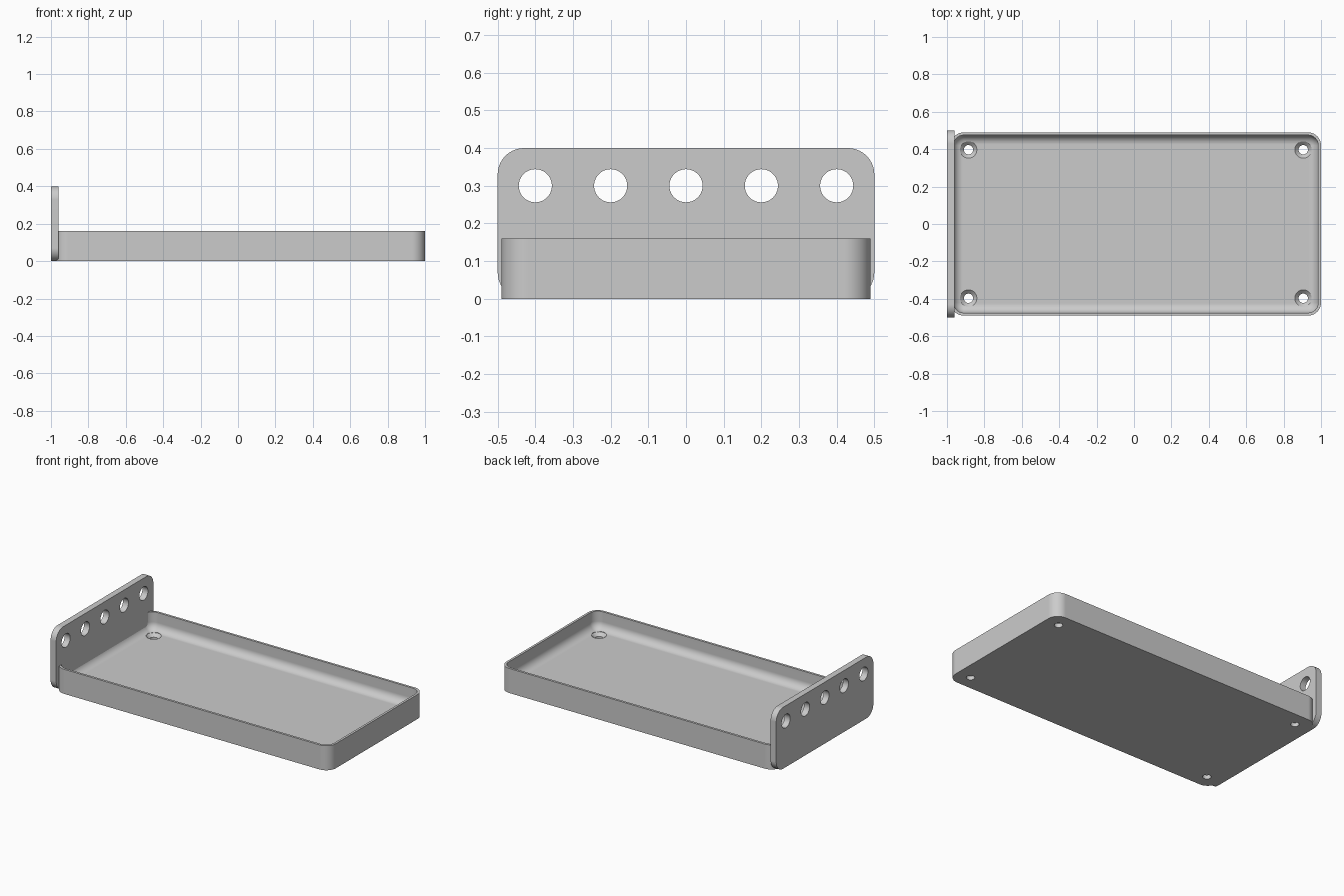
import bpy, bmesh
from math import sin, cos, pi, radians
from mathutils import Matrix, Vector

cube = bpy.data.objects.get("Cube")
if cube:
    bpy.data.objects.remove(cube, do_unlink=True)

grey = bpy.data.materials.new("light grey")
grey.use_nodes = True
grey.diffuse_color = (0.6, 0.6, 0.6, 1)
grey.node_tree.nodes["Principled BSDF"].inputs["Base Color"].default_value = (0.6, 0.6, 0.6, 1)


def rounded_rect(hx, hy, r, steps=10):
    """Counter-clockwise outline of a rectangle with round corners."""
    pts = []
    for k, (sx, sy) in enumerate([(1, 1), (-1, 1), (-1, -1), (1, -1)]):
        for i in range(steps + 1):
            a = (k + i / steps) * pi / 2
            pts.append((sx * (hx - r) + r * cos(a), sy * (hy - r) + r * sin(a)))
    return pts


def circle(r, n=40):
    return [(r * cos(2 * pi * i / n), r * sin(2 * pi * i / n)) for i in range(n)]


def stack(name, layers, matrix=Matrix()):
    """Closed solid skinned through a list of (outline, height) layers."""
    bm = bmesh.new()
    rings = [[bm.verts.new((x, y, z)) for x, y in outline] for outline, z in layers]
    for lo, hi in zip(rings, rings[1:]):
        n = len(lo)
        for i in range(n):
            j = (i + 1) % n
            bm.faces.new((lo[i], lo[j], hi[j], hi[i]))
    bm.faces.new(rings[0][::-1])
    bm.faces.new(rings[-1])
    bmesh.ops.recalc_face_normals(bm, faces=bm.faces)
    bm.transform(matrix)
    mesh = bpy.data.meshes.new(name)
    bm.to_mesh(mesh)
    bm.free()
    mesh.materials.append(grey)
    obj = bpy.data.objects.new(name, mesh)
    bpy.context.collection.objects.link(obj)
    return obj


def drill(obj, cutters):
    """Cut every cutter out of obj, then discard the cutters."""
    for c in cutters:
        m = obj.modifiers.new("hole", 'BOOLEAN')
        m.operation, m.solver, m.object = 'DIFFERENCE', 'EXACT', c
    graph = bpy.context.evaluated_depsgraph_get()
    mesh = bpy.data.meshes.new_from_object(obj.evaluated_get(graph))
    obj.modifiers.clear()
    obj.data = mesh
    for c in cutters:
        bpy.data.objects.remove(c, do_unlink=True)


def finish(obj):
    """Smooth the rounded surfaces and keep the flat ones flat."""
    bpy.ops.object.select_all(action='DESELECT')
    obj.select_set(True)
    bpy.context.view_layer.objects.active = obj
    bpy.ops.object.shade_smooth_by_angle(angle=radians(30))
    w = obj.modifiers.new("flat_normals", 'WEIGHTED_NORMAL')
    w.keep_sharp = True


# Tray: outer wall, rim, inner wall, fillet and floor
HX, HY, R, TOP = 0.99, 0.49, 0.07, 0.16
WALL, FLOOR, FILLET = 0.015, 0.045, 0.05
CENTRE_X = 0.01


def inset(d):
    return rounded_rect(HX - d, HY - d, R - d)


layers = [(inset(0), 0), (inset(0), TOP), (inset(WALL), TOP)]
for i in range(9):
    a = i / 8 * pi / 2
    layers.append((inset(WALL + FILLET * (1 - cos(a))), FLOOR + FILLET * (1 - sin(a))))
tray = stack("tray", layers, Matrix.Translation((CENTRE_X, 0, 0)))

# Countersunk screw holes in the tray corners
drill(tray, [
    stack("screw_hole_cutter",
          [(circle(0.025), -0.05), (circle(0.025), FLOOR - 0.02),
           (circle(0.045), FLOOR), (circle(0.045), TOP)],
          Matrix.Translation((CENTRE_X + sx * 0.895, sy * 0.397, 0)))
    for sx in (-1, 1) for sy in (-1, 1)])
finish(tray)

# Upright end panel; its outline is turned to face along x
to_x = Matrix(((0, 0, 1, 0), (1, 0, 0, 0), (0, 1, 0, 0), (0, 0, 0, 1)))
outline = rounded_rect(0.5, 0.2, R)
panel = stack("end_panel", [(outline, 0), (outline, 0.04)],
              Matrix.Translation((-1, 0, 0.2)) @ to_x)

# Row of round holes along the panel top
drill(panel, [
    stack("panel_hole_cutter", [(circle(0.044), -0.05), (circle(0.044), 0.1)],
          Matrix.Translation(Vector((-1, i * 0.2, 0.3))) @ to_x)
    for i in range(-2, 3)])
finish(panel)
